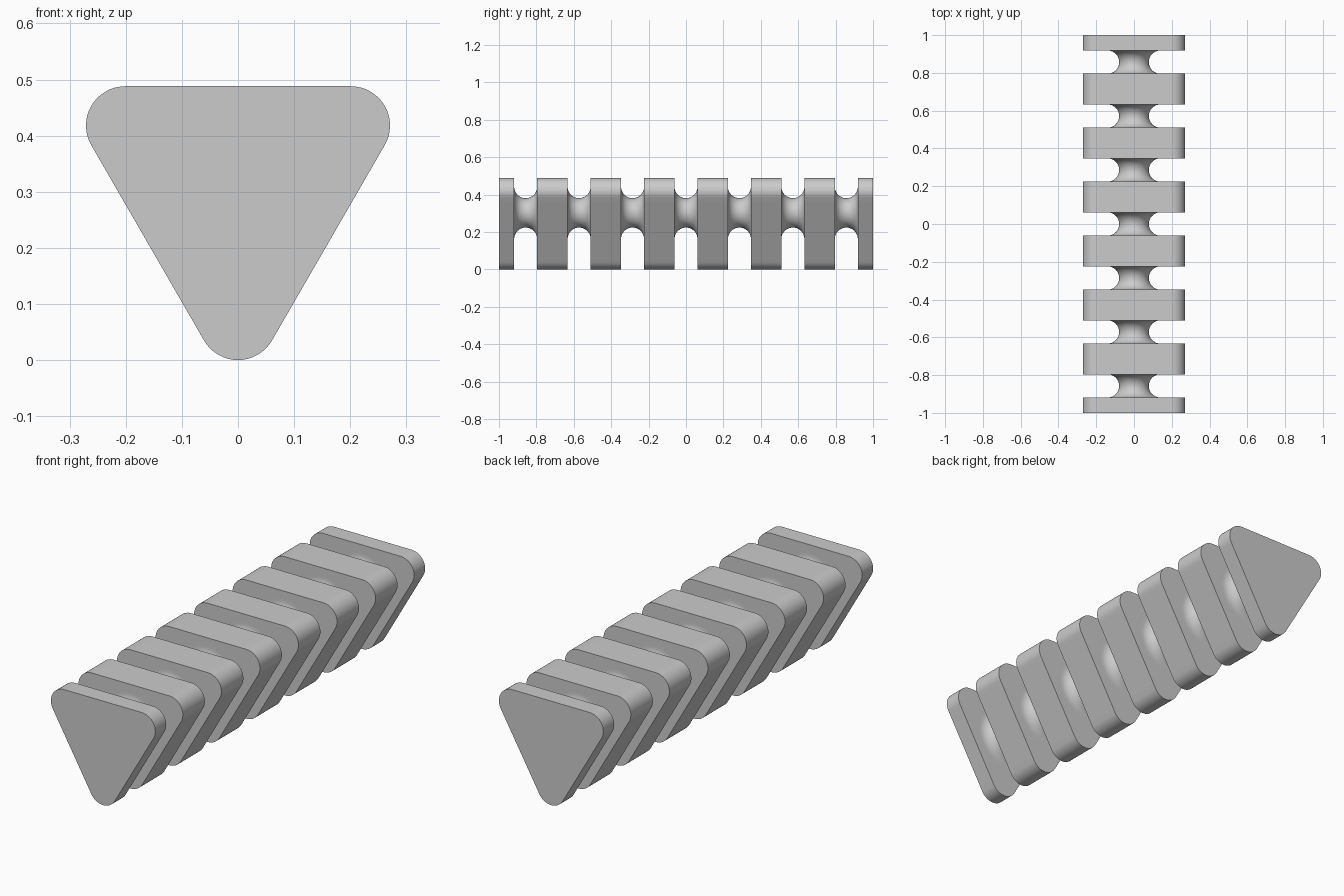
import bpy, bmesh
from math import sin, cos, pi, radians, sqrt
from mathutils import Vector

cube = bpy.data.objects.get("Cube")
if cube:
    bpy.data.objects.remove(cube, do_unlink=True)

NECKS = 7
PITCH = 2 / NECKS
GAP = 0.0615            # half width of a groove, also its fillet radius
RIM = 0.14              # neck radius where it meets a plate
CORNER = 0.07           # corner rounding of the triangle
REACH = 0.232           # centre of triangle to centre of a corner arc
AXIS_Z = REACH + CORNER
ARC_STEPS, FLAT_STEPS, FILLET_STEPS = 16, 16, 24


def rounded_triangle():
    """Outline around the axis: corner arcs joined by subdivided flats."""
    arcs = []
    for k in range(3):
        mid = radians(-90 + 120 * k)
        centre = Vector((cos(mid), sin(mid))) * REACH
        angles = [mid + radians(60) * (2 * i / ARC_STEPS - 1) for i in range(ARC_STEPS + 1)]
        arcs.append([centre + Vector((cos(a), sin(a))) * CORNER for a in angles])
    points = []
    for k, arc in enumerate(arcs):
        points += arc
        start, end = arc[-1], arcs[(k + 1) % 3][0]
        points += [start.lerp(end, i / FLAT_STEPS) for i in range(1, FLAT_STEPS)]
    return points


outline = rounded_triangle()


def circle(radius):
    return [p.normalized() * radius for p in outline]


# Cross-sections from front to back: plates separated by round, waisted necks
sections = [(-1, outline)]
for n in range(NECKS):
    mid = -1 + PITCH * (n + 0.5)
    sections.append((mid - GAP, outline))
    sections.append((mid - GAP, circle(RIM + 0.01)))
    for i in range(FILLET_STEPS + 1):
        a = pi * i / FILLET_STEPS
        sections.append((mid - GAP * cos(a), circle(RIM - GAP * sin(a))))
    sections.append((mid + GAP, circle(RIM + 0.01)))
    sections.append((mid + GAP, outline))
sections.append((1, outline))

# Loft the sections into one closed body
bm = bmesh.new()
rings = [[bm.verts.new((p.x, y, AXIS_Z + p.y)) for p in pts] for y, pts in sections]
count = len(outline)
for a, b in zip(rings, rings[1:]):
    for i in range(count):
        j = (i + 1) % count
        bm.faces.new((a[i], a[j], b[j], b[i]))
bm.faces.new(rings[0])
bm.faces.new(rings[-1])
bmesh.ops.recalc_face_normals(bm, faces=bm.faces)
mesh = bpy.data.meshes.new("grooved_triangular_bar")
bm.to_mesh(mesh)
bm.free()

# Plain grey material
grey = bpy.data.materials.new("plain_grey")
grey.use_nodes = True
colour = (0.6, 0.6, 0.6, 1)
grey.diffuse_color = colour
grey.node_tree.nodes["Principled BSDF"].inputs["Base Color"].default_value = colour
mesh.materials.append(grey)

bar = bpy.data.objects.new("grooved_triangular_bar", mesh)
bpy.context.collection.objects.link(bar)
bpy.ops.object.select_all(action="DESELECT")
bar.select_set(True)
bpy.context.view_layer.objects.active = bar
bpy.ops.object.shade_smooth_by_angle(angle=radians(30))
